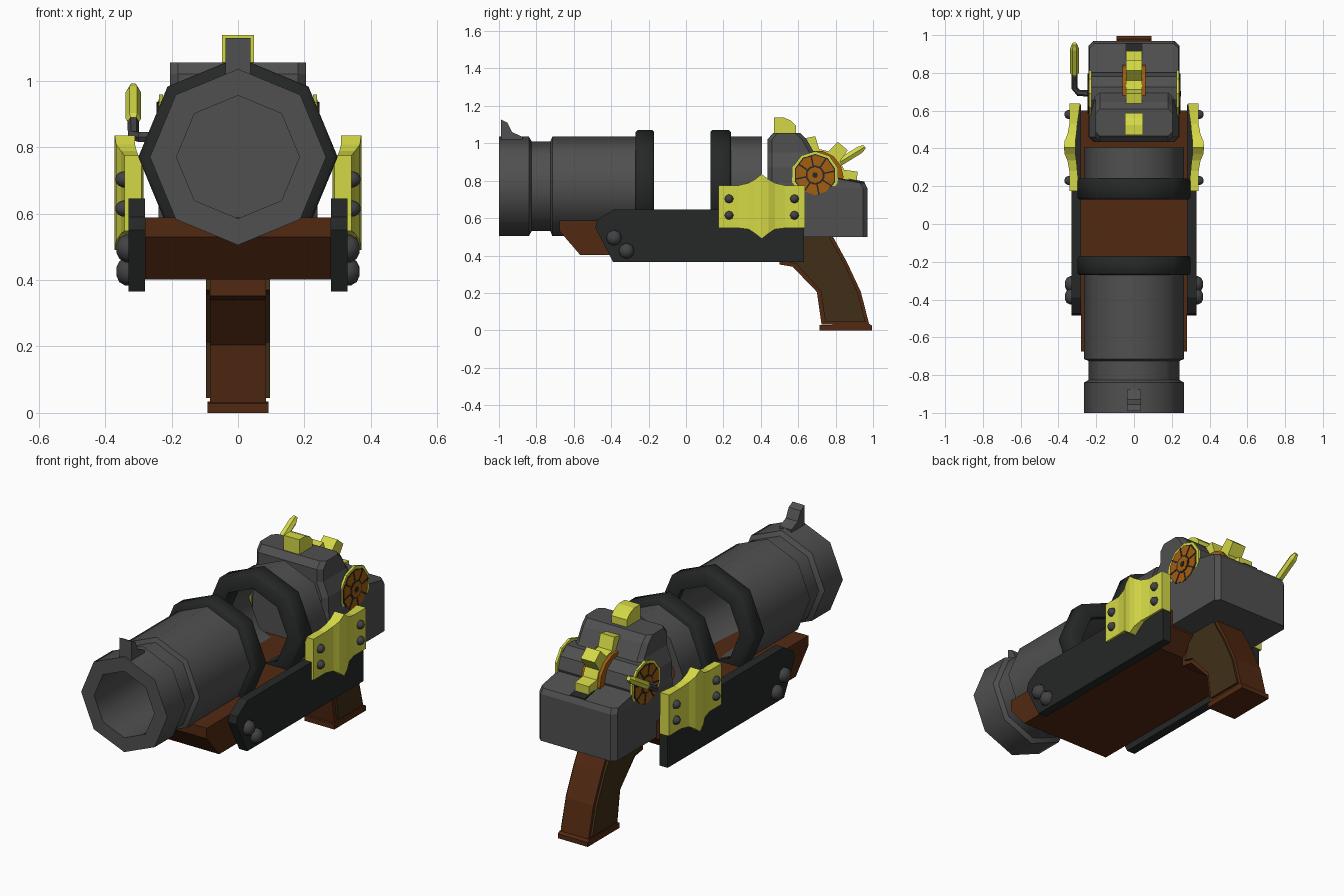
import bpy, bmesh, math
from mathutils import Vector

if "Cube" in bpy.data.objects:
    bpy.data.objects.remove(bpy.data.objects["Cube"])


def material(name, r, g, b):
    m = bpy.data.materials.new(name)
    m.diffuse_color = (r, g, b, 1)
    m.use_nodes = True
    m.node_tree.nodes["Principled BSDF"].inputs["Base Color"].default_value = m.diffuse_color
    return m


GREY = material("gunmetal grey", .08, .08, .08)
BLACK = material("dark iron", .019, .021, .021)
BRASS = material("yellow brass", .66, .69, .06)
WOOD = material("red brown wood", .085, .022, .006)
PANEL = material("dark olive wood", .05, .028, .008)
AMBER = material("amber", .36, .11, .005)
BOLT = material("bolt grey", .055, .055, .06)


def finish(name, bm, mat, smooth=None):
    bmesh.ops.recalc_face_normals(bm, faces=bm.faces)
    me = bpy.data.meshes.new(name)
    bm.to_mesh(me)
    bm.free()
    me.materials.append(mat)
    ob = bpy.data.objects.new(name, me)
    bpy.context.collection.objects.link(ob)
    if smooth:
        bpy.context.view_layer.objects.active = ob
        ob.select_set(True)
        bpy.ops.object.shade_smooth_by_angle(angle=math.radians(smooth))
        ob.select_set(False)
    return ob


def loft(name, rings, mat, closed=False, smooth=None):
    """Skin equal-length rings of points; cap the ends unless closed."""
    bm = bmesh.new()
    vs = [[bm.verts.new(p) for p in ring] for ring in rings]
    n, m = len(vs[0]), len(vs)
    for i in range(m if closed else m - 1):
        a, b = vs[i], vs[(i + 1) % m]
        for j in range(n):
            k = (j + 1) % n
            bm.faces.new((a[j], a[k], b[k], b[j]))
    if not closed:
        bm.faces.new(vs[0])
        bm.faces.new(vs[-1])
    return finish(name, bm, mat, smooth)


def slab(name, pts, x0, x1, mat):
    """Extrude a side profile of (y, z) points along x."""
    return loft(name, [[(x, y, z) for y, z in pts] for x in (x0, x1)], mat)


def circle(r, n, cy, cz, start=0.0):
    return [(cy + r * math.cos(start + 2 * math.pi * i / n),
             cz + r * math.sin(start + 2 * math.pi * i / n)) for i in range(n)]


def tube(name, prof, mat):
    """Eight-sided hollow turned part along y from a closed (y, radius) loop."""
    rings = [[(x, y, z) for x, z in circle(r, 8, 0, .77)] for y, r in prof]
    return loft(name, rings, mat, closed=True, smooth=50)


def rod(name, path, radii, mat, n=6):
    rings = []
    for i, p in enumerate(path):
        d = Vector(path[min(i + 1, len(path) - 1)]) - Vector(path[max(i - 1, 0)])
        q = d.to_track_quat('Z', 'Y')
        rings.append([Vector(p) + q @ Vector((a, b, 0)) for a, b in circle(radii[i], n, 0, 0)])
    return loft(name, rings, mat)


def bolt(name, s, x, y, z, r, h):
    rings = [[(s * (x + h * dx), a, b) for a, b in circle(r * f, 8, y, z)]
             for dx, f in ((-.3, 1), (.25, 1), (.75, .75), (1, .3))]
    return loft(name, rings, BOLT, smooth=50)


# Barrel: long front tube, short breech tube and the two iron rings
tube("front_barrel", [(-1, .185), (-1, .265), (-.84, .265), (-.825, .24), (-.725, .24),
                      (-.715, .265), (-.2, .265), (-.2, .21), (-.88, .185)], GREY)
tube("breech_barrel", [(.16, .215), (.16, .265), (.405, .265), (.405, .215)], GREY)
for nm, y0, y1 in (("front_ring", -.27, -.17), ("breech_ring", .13, .24)):
    tube(nm, [(y0, .212), (y0, .29), (y0 + .01, .30), (y1 - .01, .30), (y1, .29), (y1, .212)], BLACK)
slab("front_sight", [(-.99, 1.02), (-.99, 1.128), (-.955, 1.11), (-.93, 1.06), (-.875, 1.035),
                     (-.875, 1.02)], -.037, .037, GREY)

# Wooden stock under the barrel
slab("fore_stock", [(-.675, .588), (-.675, .53), (-.565, .402), (.5, .402), (.6, .49), (.6, .588)],
     -.28, .28, WOOD)

# Receiver: stacked outlines with clipped corners (z, half width, front y, back y)
levels = [(.50, .24, .435, .97), (.76, .24, .435, .97), (.788, .235, .435, .955), (.82, .235, .435, .79),
          (.87, .235, .435, .735), (.95, .205, .435, .685), (1.02, .205, .435, .645),
          (1.055, .205, .465, .61)]
c = .025
loft("receiver", [[(w - c, a, z), (w, a + c, z), (w, b - c, z), (w - c, b, z),
                   (c - w, b, z), (-w, b - c, z), (-w, a + c, z), (c - w, a, z)]
                  for z, w, a, b in levels], GREY)
slab("wheel_drum", circle(.112, 10, .69, .83), -.232, .232, GREY)
slab("rear_slot", [(.87, .77), (.87, .811), (.955, .795), (.955, .77)], -.045, .045, BLACK)

# Rear sight and the toothed cylinder in the middle of the receiver
slab("rear_sight", [(.47, 1.05), (.47, 1.137), (.525, 1.137), (.56, 1.122), (.588, 1.095),
                    (.588, 1.05)], -.048, .048, BRASS)
teeth = []
for k in range(7):
    for off, r in ((-16, .15), (-9, .218), (9, .218), (16, .15)):
        a = math.radians(50 + k * 360 / 7 + off)
        teeth.append((.70 + r * math.cos(a), .82 + r * math.sin(a)))
slab("toothed_wheel", teeth, -.043, .043, BRASS)
slab("toothed_wheel_core", circle(.142, 14, .70, .82), -.06, .06, AMBER)

# Grip
grip = [(.50, .52), (.50, .352), (.57, .34), (.70, .205), (.725, .03), (.98, .03),
        (.935, .205), (.86, .365), (.775, .52)]
slab("grip", grip, -.085, .085, WOOD)
slab("grip_foot", [(.715, 0), (.715, .028), (.98, .035), (.995, .025), (.995, 0)], -.092, .092, WOOD)
inner = [(.58, .50), (.53, .37), (.59, .355), (.72, .21), (.745, .045), (.96, .045),
         (.917, .205), (.845, .36), (.765, .50)]

for s, side in ((1, "right"), (-1, "left")):
    slab("grip_panel_" + side, inner, s * .08, s * .097, PANEL)
    # Iron side plate with two large bolts
    slab("side_plate_" + side, [(-.39, .645), (-.475, .59), (-.485, .55), (-.39, .365),
                                (.632, .365), (.632, .645)], s * .28, s * .33, BLACK)
    for y, z in ((-.385, .495), (-.318, .425)):
        bolt("plate_bolt_" + side, s, .33, y, z, .042, .036)
    # Bowed brass plate, pointed in the middle (y, low z, high z, inner x, outer x)
    cols = [(.175, .547, .775, .29, .342), (.28, .547, .775, .30, .342), (.335, .54, .788, .305, .352),
            (.37, .517, .808, .31, .367), (.405, .49, .835, .31, .371), (.44, .517, .808, .31, .367),
            (.475, .54, .788, .305, .352), (.53, .547, .775, .30, .342), (.637, .547, .775, .285, .342)]
    loft("brass_plate_" + side, [[(s * i, y, a), (s * o, y, a), (s * o, y, b), (s * i, y, b)]
                                 for y, a, b, i, o in cols], BRASS)
    for y in (.23, .58):
        for z in (.615, .703):
            bolt("brass_plate_bolt_" + side, s, .342, y, z, .024, .026)
    # Spoked side wheel: layered discs, spokes and hub
    for nm, r, x, m in (("wheel_rim", .128, .238, BRASS), ("wheel_gap", .113, .240, BLACK),
                        ("wheel_disc", .107, .243, AMBER), ("wheel_hub_ring", .052, .245, BLACK),
                        ("wheel_hub", .043, .247, AMBER), ("wheel_pin", .015, .250, BLACK)):
        slab(nm + "_" + side, circle(r, 10, .69, .83, .3), s * .225, s * x, m)
    for k in range(8):
        a = k * math.pi / 4 + .2
        u, v = math.cos(a), math.sin(a)
        slab("wheel_spoke_" + side, [(.69 + u * d - v * w, .83 + v * d + u * w) for d, w in
                                     ((.04, -.004), (.107, -.004), (.107, .004), (.04, .004))],
             s * .24, s * .245, BLACK)

# Crank on the left wheel
rod("crank_arm", [(-.23, .69, .83), (-.295, .695, .83), (-.315, .72, .835), (-.315, .81, .89)],
    [.017] * 4, BOLT)
rod("crank_handle", [(-.315, .785, .875), (-.315, .80, .885), (-.315, .93, .965), (-.315, .955, .982)],
    [.014, .023, .023, .013], BRASS)
